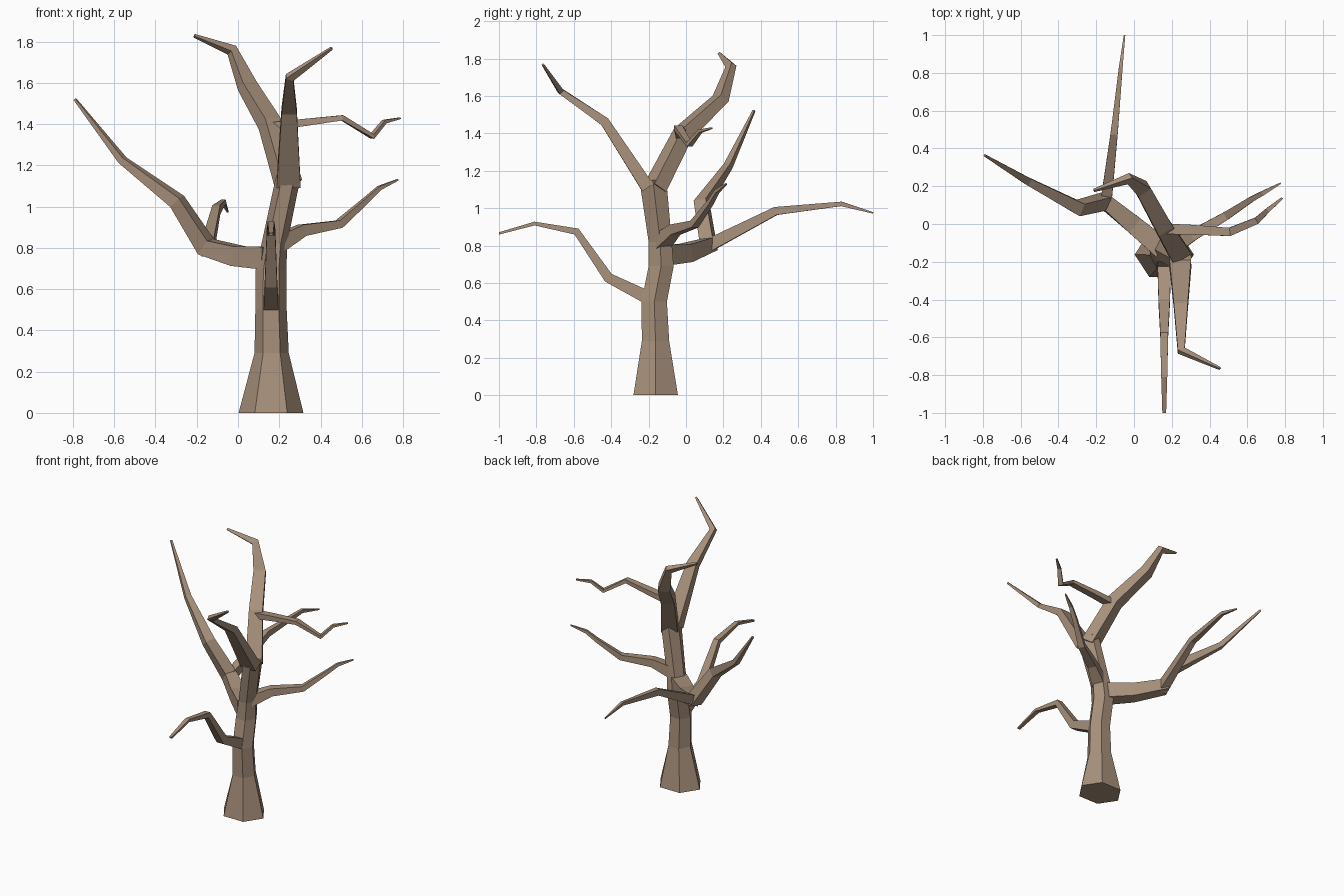
import bpy, bmesh, math
from mathutils import Vector

bark = bpy.data.materials.new("bark")
bark.diffuse_color = (0.39, 0.28, 0.20, 1)


def skin(name, rings):
    """Bridge a list of equal-sized point rings into a closed flat-shaded tube."""
    bm = bmesh.new()
    vs = [[bm.verts.new(p) for p in ring] for ring in rings]
    n = len(vs[0])
    for a, b in zip(vs, vs[1:]):
        for i in range(n):
            j = (i + 1) % n
            bm.faces.new((a[i], a[j], b[j], b[i]))
    bm.faces.new(vs[0][::-1])
    bm.faces.new(vs[-1])
    bmesh.ops.recalc_face_normals(bm, faces=bm.faces)
    me = bpy.data.meshes.new(name)
    bm.to_mesh(me)
    bm.free()
    me.materials.append(bark)
    ob = bpy.data.objects.new(name, me)
    bpy.context.collection.objects.link(ob)
    return ob


def trunk(name, levels):
    """Six-sided trunk of level rings: (x, y, z, half width x, half depth y)."""
    rings = []
    for x, y, z, rx, ry in levels:
        rings.append([(x + rx * math.cos(k * math.pi / 3),
                       y + ry * math.sin(k * math.pi / 3) / 0.866, z) for k in range(6)])
    return skin(name, rings)


def branch(name, path):
    """Four-sided tapering branch: (x, y, z, half width, half thickness)."""
    pts = [Vector(p[:3]) for p in path]
    dirs = [(b - a).normalized() for a, b in zip(pts, pts[1:])]
    tans = [dirs[0]] + [(a + b).normalized() for a, b in zip(dirs, dirs[1:])] + [dirs[-1]]
    side = tans[0].cross(Vector((0, 0, 1))).normalized()
    rings = []
    for i, (p, t) in enumerate(zip(pts, tans)):
        if i:
            side = tans[i - 1].rotation_difference(t) @ side
        up = side.cross(t)
        w, h = path[i][3:]
        rings.append([p + side * w * a + up * h * b
                      for a, b in ((1, 1), (-1, 1), (-1, -1), (1, -1))])
    return skin(name, rings)


# Trunk
trunk("trunk", [(0.16, -0.162, 0, 0.157, 0.119), (0.163, -0.163, 0.29, 0.083, 0.073),
                (0.16, -0.17, 0.5, 0.076, 0.068), (0.16, -0.133, 0.69, 0.075, 0.067),
                (0.176, -0.138, 0.82, 0.062, 0.062), (0.245, -0.177, 1.15, 0.06, 0.072)])

# Upper fork: forward limb and back limb
branch("front_upper_limb", [(0.245, -0.205, 1.11, 0.058, 0.035), (0.248, -0.435, 1.463, 0.037, 0.025),
                            (0.25, -0.67, 1.625, 0.02, 0.015), (0.455, -0.765, 1.768, 0.006, 0.006)])
branch("back_upper_limb", [(0.245, -0.165, 1.11, 0.055, 0.042), (0.155, -0.015, 1.4, 0.045, 0.04),
                           (0.045, 0.185, 1.585, 0.04, 0.03), (-0.03, 0.24, 1.758, 0.024, 0.018),
                           (-0.212, 0.178, 1.828, 0.007, 0.006)])
branch("upper_right_twig", [(0.15, -0.025, 1.385, 0.028, 0.022), (0.3, -0.03, 1.405, 0.026, 0.018),
                            (0.505, -0.042, 1.43, 0.022, 0.013), (0.65, 0.018, 1.34, 0.018, 0.011),
                            (0.71, 0.075, 1.412, 0.012, 0.009), (0.785, 0.137, 1.428, 0.006, 0.004)])

# Right branch
branch("right_branch", [(0.19, -0.13, 0.82, 0.045, 0.04), (0.31, -0.06, 0.885, 0.03, 0.028),
                        (0.49, 0.045, 0.915, 0.022, 0.019), (0.62, 0.13, 1.03, 0.015, 0.013),
                        (0.685, 0.165, 1.09, 0.012, 0.01), (0.775, 0.215, 1.13, 0.004, 0.004)])

# Left branch and the long twig running back from it
branch("left_branch", [(0.15, -0.13, 0.75, 0.055, 0.055), (0.0, -0.005, 0.76, 0.048, 0.048),
                       (-0.155, 0.12, 0.805, 0.04, 0.042), (-0.295, 0.085, 1.025, 0.035, 0.032),
                       (-0.56, 0.225, 1.225, 0.02, 0.017), (-0.79, 0.363, 1.52, 0.006, 0.006)])
branch("back_branch", [(-0.15, 0.1, 0.79, 0.03, 0.035), (-0.105, 0.48, 0.985, 0.019, 0.022),
                       (-0.07, 0.83, 1.023, 0.01, 0.012), (-0.05, 1.0, 0.975, 0.004, 0.004)])

# Low front branch
branch("front_branch", [(0.16, -0.18, 0.51, 0.037, 0.037), (0.16, -0.415, 0.628, 0.03, 0.027),
                        (0.16, -0.585, 0.875, 0.021, 0.019), (0.16, -0.81, 0.918, 0.016, 0.01),
                        (0.16, -1.0, 0.865, 0.01, 0.006)])
